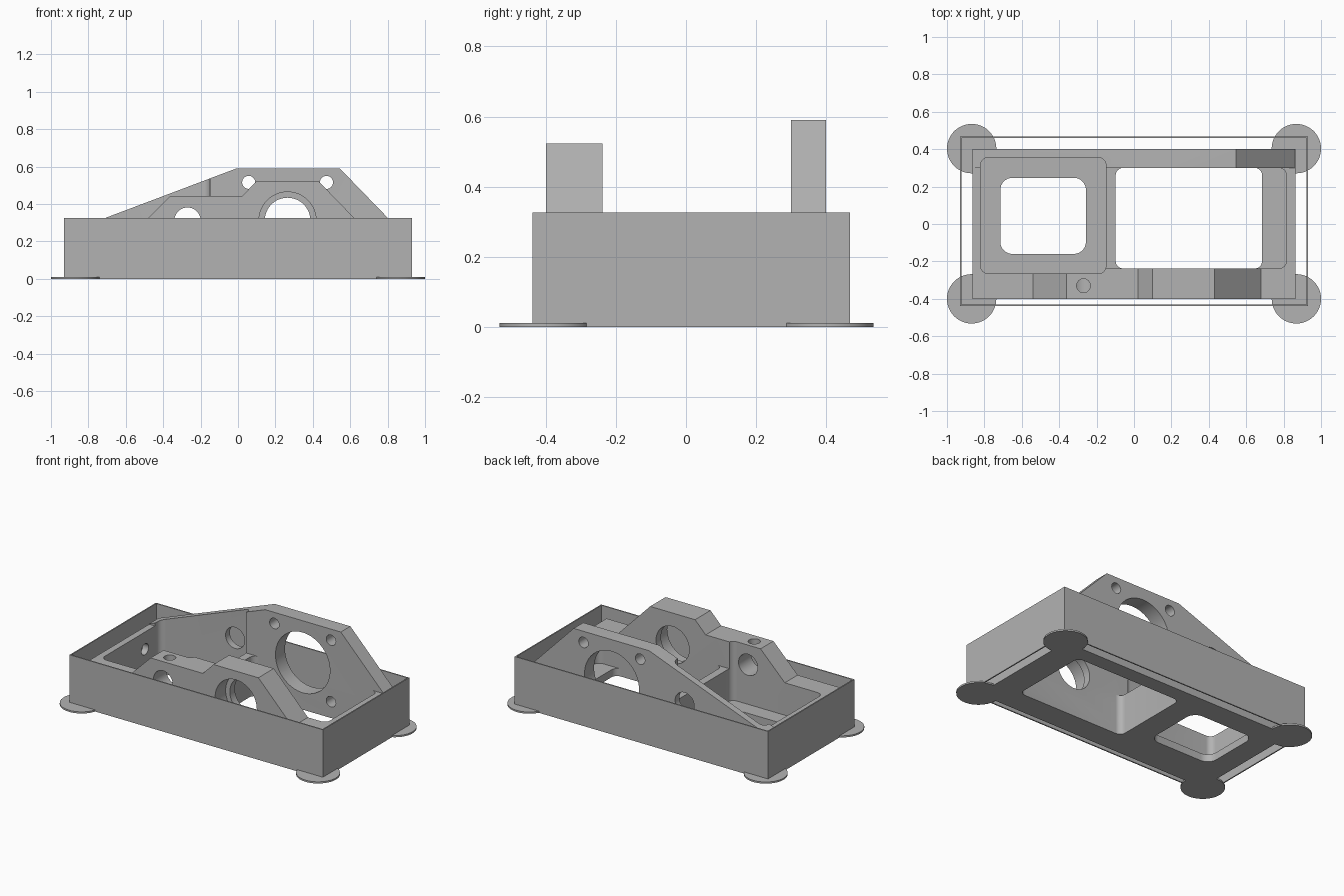
import bpy, bmesh, math
from mathutils import Matrix, Vector

if "Cube" in bpy.data.objects:
    bpy.data.objects.remove(bpy.data.objects["Cube"], do_unlink=True)

grey = bpy.data.materials.new("plain grey")
grey.use_nodes = True
colour = (0.45, 0.45, 0.45, 1)
grey.diffuse_color = colour
grey.node_tree.nodes["Principled BSDF"].inputs["Base Color"].default_value = colour


def prism(name, outline, offset):
    """Extrude a planar outline of 3D points along an offset."""
    bm = bmesh.new()
    face = bm.faces.new([bm.verts.new(p) for p in outline])
    made = bmesh.ops.extrude_face_region(bm, geom=[face])["geom"]
    moved = [v for v in made if isinstance(v, bmesh.types.BMVert)]
    bmesh.ops.translate(bm, verts=moved, vec=offset)
    bmesh.ops.recalc_face_normals(bm, faces=bm.faces)
    mesh = bpy.data.meshes.new(name)
    bm.to_mesh(mesh)
    bm.free()
    mesh.materials.append(grey)
    obj = bpy.data.objects.new(name, mesh)
    bpy.context.collection.objects.link(obj)
    return obj


def slab(name, x0, x1, y0, y1, z0, z1, radius=0):
    """Upright box, optionally with rounded vertical corners."""
    if not radius:
        pts = [(x0, y0, z0), (x1, y0, z0), (x1, y1, z0), (x0, y1, z0)]
    else:
        pts = []
        corners = [(x1, y1, -1, -1), (x0, y1, 1, -1), (x0, y0, 1, 1), (x1, y0, -1, 1)]
        for i, (x, y, sx, sy) in enumerate(corners):
            for k in range(9):
                a = math.pi / 2 * (i + k / 8)
                pts.append((x + sx * radius + radius * math.cos(a),
                            y + sy * radius + radius * math.sin(a), z0))
    return prism(name, pts, (0, 0, z1 - z0))


def rod(name, start, end, radius, sides=48):
    """Cylinder between two points."""
    start, end = Vector(start), Vector(end)
    turn = (end - start).to_track_quat('Z', 'Y').to_matrix()
    ring = [start + turn @ Vector((radius * math.cos(a), radius * math.sin(a), 0))
            for a in (2 * math.pi * i / sides for i in range(sides))]
    return prism(name, ring, end - start)


def wall(name, profile, y0, y1):
    return prism(name, [(x, y0, z) for x, z in profile], (0, y1 - y0, 0))


def combine(target, tool, operation):
    """Apply a boolean and throw the tool away."""
    mod = target.modifiers.new("combine", 'BOOLEAN')
    mod.operation, mod.object, mod.solver = operation, tool, 'EXACT'
    bpy.context.view_layer.objects.active = target
    bpy.ops.object.modifier_apply(modifier=mod.name)
    bpy.data.objects.remove(tool, do_unlink=True)


def cut(target, tool):
    combine(target, tool, 'DIFFERENCE')


def smooth(obj):
    bpy.ops.object.select_all(action='DESELECT')
    obj.select_set(True)
    bpy.context.view_layer.objects.active = obj
    bpy.ops.object.shade_smooth_by_angle(angle=math.radians(30))


# Base block with the two upright bearing walls
TOP, FLOOR = 0.265, 0.05
body = slab("gearbox_bracket", -0.863, 0.863, -0.40, 0.40, 0, TOP)
back_profile = [(-0.863, 0.1), (0.863, 0.1), (0.863, 0.262), (0.545, 0.59),
                (-0.01, 0.59), (-0.863, 0.268)]
front_profile = [(-0.54, 0.1), (0.685, 0.1), (0.685, 0.26), (0.43, 0.523),
                 (0.10, 0.523), (0.022, 0.443), (-0.362, 0.443), (-0.54, 0.265)]
combine(body, wall("back_wall", back_profile, 0.30, 0.40), 'UNION')
combine(body, wall("front_wall", front_profile, -0.40, -0.238), 'UNION')

# Pockets and floor openings
cut(body, slab("left_pocket", -0.82, -0.15, -0.265, 0.355, FLOOR, 1, 0.04))
cut(body, slab("left_opening", -0.715, -0.257, -0.16, 0.247, -0.1, 0.2, 0.065))
cut(body, slab("right_pocket", -0.098, 0.815, -0.238, 0.30, FLOOR, 1, 0.04))
cut(body, slab("right_opening", -0.098, 0.685, -0.238, 0.30, -0.1, 0.2, 0.04))

# Bearing bores and mounting holes
AXIS = 0.312
cut(body, rod("back_bore", (0.265, 0.2, AXIS), (0.265, 0.5, AXIS), 0.2, 64))
cut(body, rod("front_bore", (0.265, -0.5, AXIS), (0.265, -0.1, AXIS), 0.122))
cut(body, rod("front_counterbore", (0.265, -0.5, AXIS), (0.265, -0.29, AXIS), 0.153))
cut(body, rod("shaft_bore", (-0.27, -0.5, AXIS), (-0.27, 0.5, AXIS), 0.07))
for sx in (-1, 1):
    for sz in (-1, 1):
        x, z = 0.265 + sx * 0.208, AXIS + sz * 0.204
        cut(body, rod("screw_hole", (x, 0.2, z), (x, 0.5, z), 0.035, 24))
cut(body, rod("oil_hole", (-0.27, -0.33, AXIS), (-0.27, -0.33, 0.6), 0.037, 24))
cut(body, rod("end_hole", (-1, 0.196, 0.15), (-0.75, 0.196, 0.15), 0.037, 24))
smooth(body)

# Thin surrounding skirt
skirt = slab("outer_skirt", -0.93, 0.93, -0.438, 0.468, 0, 0.326)
cut(skirt, slab("skirt_inside", -0.922, 0.922, -0.43, 0.46, -0.1, 0.5))

# Flat corner pads
for x, side in ((-0.868, "right"), (0.868, "left")):
    for y, end in ((-0.4, "front"), (0.403, "back")):
        smooth(rod(f"{end}_{side}_pad", (x, y, 0), (x, y, 0.011), 0.132))
